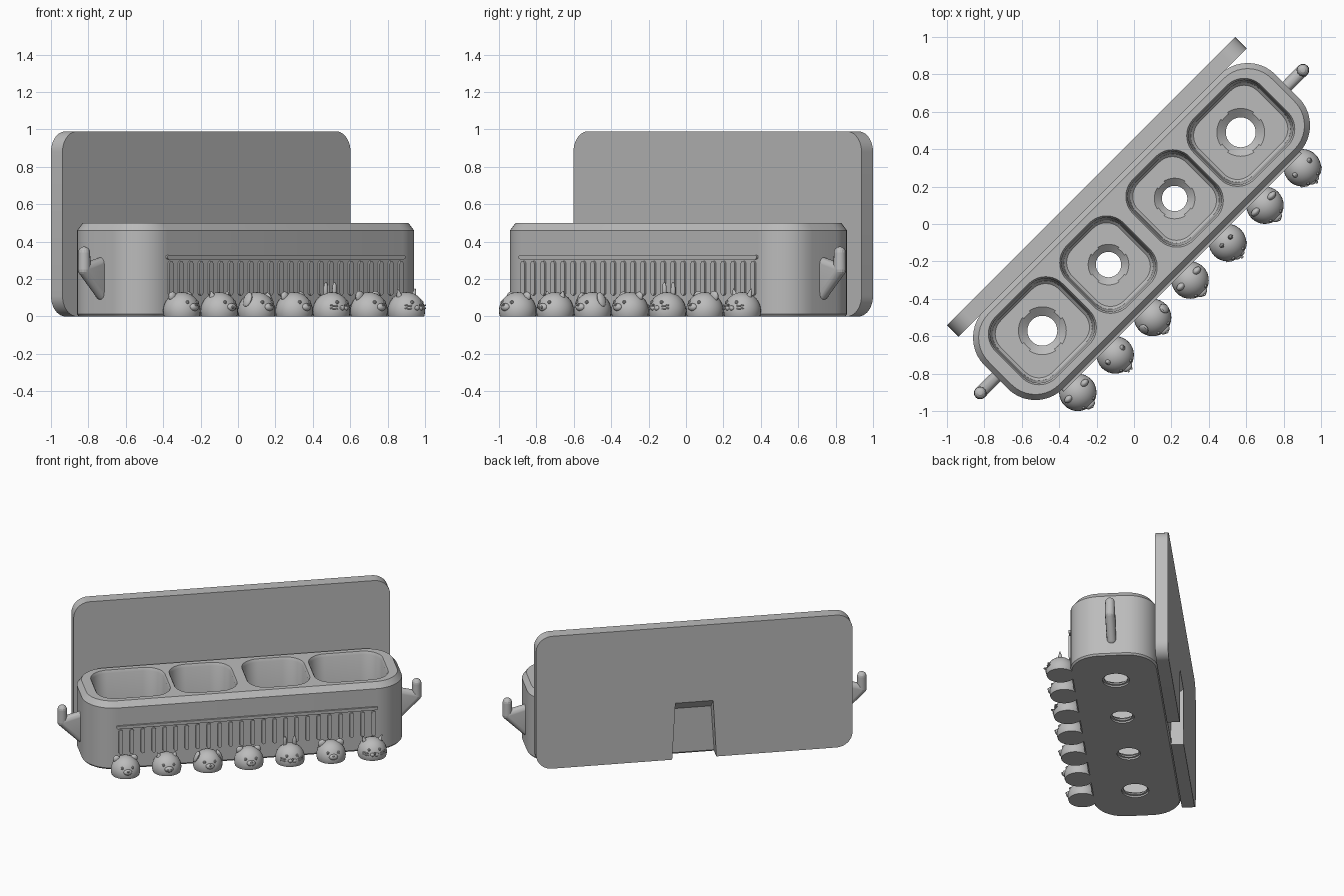
import bpy, bmesh, math
from mathutils import Matrix, Vector

cube = bpy.data.objects.get("Cube")
if cube:
    bpy.data.objects.remove(cube)

grey = bpy.data.materials.new("plain grey")
grey.use_nodes = True
COLOUR = (0.5, 0.5, 0.5, 1)
grey.diffuse_color = COLOUR
grey.node_tree.nodes["Principled BSDF"].inputs["Base Color"].default_value = COLOUR

TURN = Matrix.Rotation(math.radians(45), 4, "Z")   # whole model stands diagonally
MID = -0.057                                       # centre line of the tray
FRONT = -0.355                                     # front wall of the tray
PLATE = 0.238                                      # front of the back plate


def add(name, bm):
    bmesh.ops.recalc_face_normals(bm, faces=bm.faces)
    mesh = bpy.data.meshes.new(name)
    bm.to_mesh(mesh)
    bm.free()
    mesh.transform(TURN)
    mesh.materials.append(grey)
    ob = bpy.data.objects.new(name, mesh)
    bpy.context.collection.objects.link(ob)
    return ob


def activate(ob):
    bpy.ops.object.select_all(action="DESELECT")
    ob.select_set(True)
    bpy.context.view_layer.objects.active = ob


def smooth(ob):
    activate(ob)
    bpy.ops.object.shade_smooth_by_angle(angle=math.radians(30))


def cut(ob, cutter):
    cutter.hide_render = True
    activate(ob)
    mod = ob.modifiers.new("cut", "BOOLEAN")
    mod.operation = "DIFFERENCE"
    mod.solver = "EXACT"
    mod.object = cutter
    bpy.ops.object.modifier_apply(modifier=mod.name)
    bpy.data.objects.remove(cutter)


def outline(ha, hb, r, steps=10):
    """Rounded rectangle as 2D points."""
    pts = []
    for k, (sa, sb) in enumerate([(1, 1), (-1, 1), (-1, -1), (1, -1)]):
        for i in range(steps + 1):
            t = math.pi / 2 * (k + i / steps)
            p = (sa * (ha - r) + r * math.cos(t), sb * (hb - r) + r * math.sin(t))
            if not pts or (Vector(p) - Vector(pts[-1])).length > 1e-5:
                pts.append(p)
    if (Vector(pts[0]) - Vector(pts[-1])).length < 1e-5:
        pts.pop()
    return pts


def flat(ha, hb, r, z, cx=0, cy=MID):
    return [(cx + a, cy + b, z) for a, b in outline(ha, hb, r)]


def upright(ha, hb, r, y, cx, cz, steps=10):
    return [(cx + a, y, cz + b) for a, b in outline(ha, hb, r, steps)]


def loft(bm, rings):
    rows = [[bm.verts.new(p) for p in ring] for ring in rings]
    n = len(rows[0])
    for low, high in zip(rows, rows[1:]):
        for i in range(n):
            j = (i + 1) % n
            bm.faces.new((low[i], low[j], high[j], high[i]))
    bm.faces.new(rows[0])
    bm.faces.new(rows[-1])
    return bm


def solid(name, *rings):
    return add(name, loft(bmesh.new(), rings))


def ball(bm, centre, radii, seg=16):
    m = Matrix.Translation(centre) @ Matrix.Diagonal((*radii, 1))
    return bmesh.ops.create_uvsphere(bm, u_segments=seg, v_segments=seg // 2, radius=1, matrix=m)["verts"]


def hull(bm, balls):
    """Rounded solid stretched around several balls."""
    tmp = bmesh.new()
    for c, r in balls:
        ball(tmp, c, (r, r, r))
    res = bmesh.ops.convex_hull(tmp, input=tmp.verts)
    junk = {g for g in res["geom_interior"] if isinstance(g, bmesh.types.BMVert)}
    bmesh.ops.delete(tmp, geom=list(junk), context="VERTS")
    mesh = bpy.data.meshes.new("scratch")
    tmp.to_mesh(mesh)
    tmp.free()
    bm.from_mesh(mesh)
    bpy.data.meshes.remove(mesh)


# Tray body with chamfered rim and foot
body = solid("tray_body", flat(1.09, 0.2875, 0.2, 0), flat(1.1, 0.2975, 0.21, 0.012),
             flat(1.1, 0.2975, 0.21, 0.46), flat(1.07, 0.2675, 0.18, 0.5))

# Four compartments, each with cross drains and a tapered drain hole
FLOOR = 0.06
for x, half, hole in [(-0.75, 0.255, 0.08), (-0.25, 0.215, 0.068),
                      (0.25, 0.215, 0.068), (0.75, 0.255, 0.08)]:
    cut(body, solid("compartment_cutter",
                    flat(half - 0.035, 0.195, 0.1, FLOOR, x), flat(half - 0.02, 0.21, 0.115, FLOOR + 0.015, x),
                    flat(half - 0.01, 0.22, 0.12, 0.48, x), flat(half, 0.23, 0.13, 0.5, x),
                    flat(half, 0.23, 0.13, 0.55, x)))
    for a, b in [(half - 0.05, 0.025), (0.025, 0.18)]:
        cut(body, solid("drain_cutter", flat(a, b, 0.01, FLOOR - 0.008, x), flat(a, b, 0.01, FLOOR + 0.02, x)))
    rim = hole * 1.6
    cut(body, solid("hole_cutter", *[flat(r, r, r, z, x) for r, z in
                                     [(hole + 0.012, -0.02), (hole + 0.012, 0.012), (hole, 0.014),
                                      (hole, 0.025), (rim, FLOOR), (rim, FLOOR + 0.02)]]))
smooth(body)

# Back plate with a tapered notch under a sloping roof
plate = solid("back_plate", upright(1.089, 0.495, 0.11, PLATE, 0, 0.495),
              upright(1.089, 0.495, 0.11, 0.325, 0, 0.495))


def notch(y, top):
    return [(-0.155, y, -0.05), (0.155, y, -0.05), (0.13, y, top), (-0.13, y, top)]


cut(plate, solid("notch_cutter", notch(PLATE - 0.01, 0.33), notch(0.335, 0.43)))
smooth(plate)

# Raised rail and row of ribs on the front wall
trim = bmesh.new()
loft(trim, [upright(0.9, 0.011, 0.011, y, 0, 0.317, 4) for y in (FRONT + 0.01, FRONT - 0.012)])
RIBS = 24
for i in range(RIBS):
    x = -0.87 + 1.74 * i / (RIBS - 1)
    loft(trim, [upright(0.014, 0.092, 0.014, y, x, 0.205, 4) for y in (FRONT + 0.01, FRONT - 0.012)])
smooth(add("front_ribs", trim))

# Upturned hook at each end
for side, name in [(1, "left_hook"), (-1, "right_hook")]:
    bm = bmesh.new()
    knee, tip = (side * 1.22, MID, 0.25), (side * 1.22, MID, 0.342)
    hull(bm, [((side * 1.09, MID, 0.12), 0.032), ((side * 1.09, MID, 0.285), 0.032), (knee, 0.034)])
    hull(bm, [(knee, 0.034), (tip, 0.032)])
    smooth(add(name, bm))


# Little animal heads along the front foot
def ears(bm, kind, s):
    if kind in ("bear", "mouse"):
        r = 0.026 if kind == "bear" else 0.03
        ball(bm, (s * 0.06, 0.01, 0.107), (r, 0.018, r))
    elif kind == "dog":
        verts = ball(bm, (0, 0, 0), (0.016, 0.028, 0.042))
        m = Matrix.Translation((s * 0.078, -0.01, 0.09)) @ Matrix.Rotation(-s * 0.4, 4, "Y")
        bmesh.ops.transform(bm, matrix=m, verts=verts)
    elif kind == "rabbit":
        ball(bm, (s * 0.033, 0.01, 0.14), (0.014, 0.012, 0.045))
    else:
        tall = 0.07 if kind == "cat" else 0.045
        m = Matrix.Translation((s * 0.055, 0, 0.115)) @ Matrix.Rotation(s * 0.35, 4, "Y")
        bmesh.ops.create_cone(bm, cap_ends=True, segments=12, radius1=0.025, radius2=0.003, depth=tall, matrix=m)


def head(kind, x):
    bm = bmesh.new()
    ball(bm, (0, 0, 0.03), (0.1, 0.1, 0.1), 32)
    cutp = bmesh.ops.bisect_plane(bm, geom=bm.verts[:] + bm.edges[:] + bm.faces[:],
                                  plane_co=(0, 0, 0), plane_no=(0, 0, 1), clear_inner=True)
    bmesh.ops.edgeloop_fill(bm, edges=[g for g in cutp["geom_cut"] if isinstance(g, bmesh.types.BMEdge)])
    for s in (-1, 1):
        ears(bm, kind, s)
        ball(bm, (s * 0.036, -0.079, 0.076), (0.01, 0.01, 0.01), 10)
        if kind in ("cat", "rabbit"):
            ball(bm, (s * 0.014, -0.092, 0.045), (0.017, 0.014, 0.014), 12)
            for z in (0.04, 0.056):
                hull(bm, [((s * 0.045, -0.088, z), 0.004), ((s * 0.075, -0.068, z + 0.004), 0.004)])
        if kind == "pig":
            ball(bm, (s * 0.011, -0.113, 0.05), (0.006, 0.006, 0.008), 8)
    if kind not in ("cat", "rabbit"):
        ball(bm, (0, -0.093, 0.05), (0.03, 0.02, 0.021))
    if kind != "pig":
        ball(bm, (0, -0.109, 0.061), (0.009, 0.008, 0.007), 10)
    bmesh.ops.translate(bm, verts=bm.verts, vec=(x, -0.424, 0))
    smooth(add(kind + "_head", bm))


for i, kind in enumerate(["bear", "pig", "dog", "bear", "rabbit", "mouse", "cat"]):
    head(kind, 0.283 * (i - 3))
